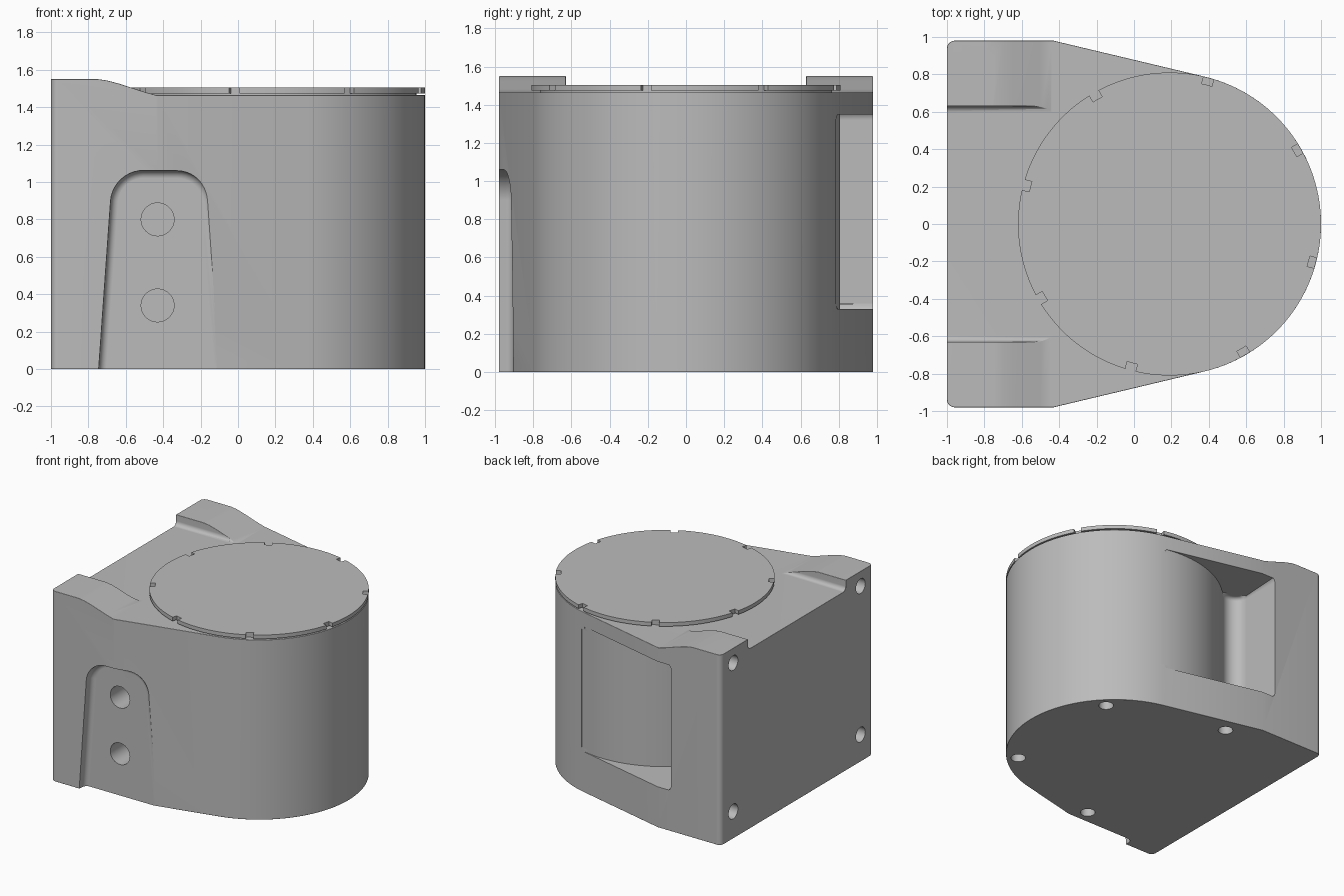
import bpy, bmesh, math
from mathutils import Vector

cube = bpy.data.objects.get("Cube")
if cube:
    bpy.data.objects.remove(cube)

mat = bpy.data.materials.new("plain_grey")
mat.use_nodes = True
GREY = (0.5, 0.5, 0.5, 1)
mat.diffuse_color = GREY
mat.node_tree.nodes["Principled BSDF"].inputs["Base Color"].default_value = GREY

CX, R, TOP = 0.19, 0.81, 1.465


def arc(cx, cy, r, a0, a1, n):
    """Points on an arc, angles in degrees."""
    angles = [math.radians(a0 + (a1 - a0) * i / n) for i in range(n + 1)]
    return [(cx + r * math.cos(a), cy + r * math.sin(a)) for a in angles]


def loft(name, rings, rim_bevel=0):
    """Closed solid through rings of equal point count."""
    bm = bmesh.new()
    loops = [[bm.verts.new(p) for p in ring] for ring in rings]
    n = len(loops[0])
    for a, b in zip(loops, loops[1:]):
        for i in range(n):
            j = (i + 1) % n
            bm.faces.new((a[i], a[j], b[j], b[i]))
    caps = [bm.faces.new(loops[0]), bm.faces.new(loops[-1])]
    if rim_bevel:
        rim = list({e for f in caps for e in f.edges})
        bmesh.ops.bevel(bm, geom=rim, offset=rim_bevel, segments=4,
                        profile=0.5, affect='EDGES')
    bmesh.ops.recalc_face_normals(bm, faces=bm.faces)
    mesh = bpy.data.meshes.new(name)
    bm.to_mesh(mesh)
    bm.free()
    mesh.materials.append(mat)
    obj = bpy.data.objects.new(name, mesh)
    bpy.context.collection.objects.link(obj)
    return obj


PLACE = {'X': lambda p, t: (t, p[0], p[1]),
         'Y': lambda p, t: (p[0], t, p[1]),
         'Z': lambda p, t: (p[0], p[1], t)}


def prism(name, pts, axis, lo, hi, rim_bevel=0):
    return loft(name, [[PLACE[axis](p, t) for p in pts] for t in (lo, hi)], rim_bevel)


def apply_modifiers(obj):
    dg = bpy.context.evaluated_depsgraph_get()
    mesh = bpy.data.meshes.new_from_object(obj.evaluated_get(dg))
    obj.modifiers.clear()
    obj.data = mesh


def cut(obj, cutter):
    mod = obj.modifiers.new("cut", 'BOOLEAN')
    mod.operation, mod.solver, mod.object = 'DIFFERENCE', 'EXACT', cutter
    apply_modifiers(obj)
    bpy.data.objects.remove(cutter)


def finish(obj):
    bpy.ops.object.select_all(action='DESELECT')
    obj.select_set(True)
    bpy.context.view_layer.objects.active = obj
    bpy.ops.object.shade_smooth_by_angle(angle=math.radians(32))
    mod = obj.modifiers.new("even_shading", 'WEIGHTED_NORMAL')
    mod.keep_sharp = True


# Body outline: square back corners, straight cheeks tangent to a round end
ex, ey = -0.43, 0.98
tangent = math.degrees(math.atan2(ey, ex - CX) - math.acos(R / math.hypot(ex - CX, ey)))
half = arc(CX, 0, R, 0, tangent, 30) + [(ex, ey)] + arc(-0.96, 0.94, 0.04, 90, 180, 5)
outline = half + [(x, -y) for x, y in reversed(half[1:])]
body = prism("housing_body", outline, 'Z', 0, 1.55)

# Raised ears: sloped top, then a channel between them
slope = [(-1.2, 1.55), (-0.75, 1.55), (-0.70, 1.543), (-0.64, 1.527),
         (-0.50, 1.482), (-0.44, TOP), (1.2, TOP)]
cut(body, prism("slope_cutter", slope + [(1.2, 1.8), (-1.2, 1.8)], 'Y', -1.2, 1.2))
corner = arc(0.595, TOP + 0.035, 0.035, -90, 0, 5) + [(0.63, 1.8)]
channel = corner + [(-y, z) for y, z in reversed(corner)]
cut(body, prism("channel_cutter", channel, 'X', -1.2, -0.2))

# Softened rims
bev = body.modifiers.new("soft_rims", 'BEVEL')
bev.width, bev.segments, bev.limit_method = 0.014, 3, 'ANGLE'
bev.angle_limit = math.radians(40)
apply_modifiers(body)

# Front recess: tapered arch with a curved wall
def arch(y, d):
    pts = ([(-0.71 - d, -0.1)] + arc(-0.505, 0.885, 0.135 + d, 175, 90, 10)
           + arc(-0.325, 0.885, 0.135 + d, 90, 5, 10) + [(-0.1 + d, -0.1)])
    return [(x, y, z) for x, z in pts]

wall = [(-0.945 + 0.04 * math.cos(a), 0.04 * math.sin(a))
        for a in (math.radians(15 * i) for i in range(7))]
cut(body, loft("arch_cutter", [arch(y, d) for y, d in wall] + [arch(-1.1, 0.05)]))

# Back recess: pocket exposing the round core
f, wx = 0.1, -0.55
fy = math.sqrt((R + f) ** 2 - (wx + f - CX) ** 2)
core = math.degrees(math.atan2(fy, wx + f - CX))
pocket = ([(wx, 1.2)] + arc(wx + f, fy, f, 180, 180 + core, 10)
          + arc(CX, 0, R - 0.002, core, tangent - 1, 24)[1:] + [(0.42, 1.2)])
cut(body, prism("pocket_cutter", pocket, 'Z', 0.33, 1.35, 0.03))

# Screw holes: front recess, back plate, underside
def hole(axis, u, v, r, lo, hi):
    cut(body, prism("hole_cutter", arc(u, v, r, 0, 348.75, 31), axis, lo, hi))

for z in (0.34, 0.80):
    hole('Y', -0.43, z, 0.088, -1.1, -0.7)
for y in (-0.82, 0.82):
    for z in (0.22, 1.43):
        hole('X', y, z, 0.06, -1.1, -0.8)
for x, y in ((0.70, 0.51), (-0.22, 0.80)):
    for side in (-1, 1):
        hole('Z', x, y * side, 0.055, -0.1, 0.2)
finish(body)

# Round lid with eight notches, on a slightly narrower neck
lid_outline = []
for k in range(8):
    a = 30 + 45 * k
    lid_outline += arc(CX, 0, 0.77, a - 2.1, a + 2.1, 2) + arc(CX, 0, R, a + 2, a + 43, 14)
finish(prism("notched_lid", lid_outline, 'Z', 1.474, 1.505))
finish(prism("lid_neck", arc(CX, 0, 0.765, 0, 357, 119), 'Z', 1.45, 1.48))
